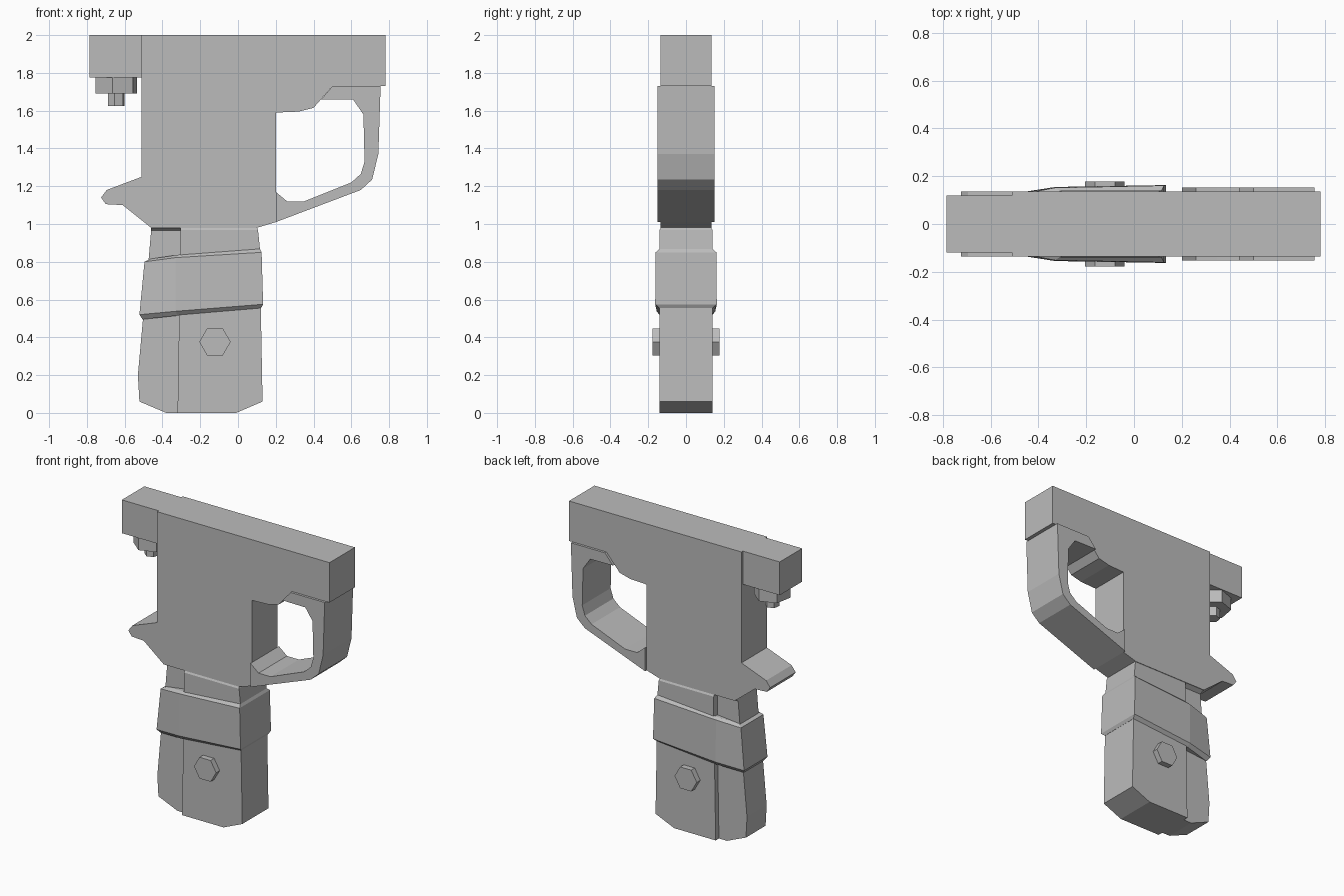
import bpy, bmesh, math
from mathutils import Matrix

cube = bpy.data.objects.get("Cube")
if cube:
    bpy.data.objects.remove(cube, do_unlink=True)

grey = bpy.data.materials.new("plain grey")
grey.use_nodes = True
grey.diffuse_color = (0.5, 0.5, 0.5, 1)
grey.node_tree.nodes["Principled BSDF"].inputs["Base Color"].default_value = (0.5, 0.5, 0.5, 1)


def finish(name, bm):
    bmesh.ops.recalc_face_normals(bm, faces=bm.faces[:])
    mesh = bpy.data.meshes.new(name)
    bm.to_mesh(mesh)
    bm.free()
    mesh.materials.append(grey)
    obj = bpy.data.objects.new(name, mesh)
    bpy.context.collection.objects.link(obj)
    return obj


def plate(name, outline, half):
    """Extrude a side outline (x, z) to y = -half..half."""
    bm = bmesh.new()
    face = bm.faces.new([bm.verts.new((x, -half, z)) for x, z in outline])
    ext = bmesh.ops.extrude_face_region(bm, geom=[face])
    for v in ext["geom"]:
        if isinstance(v, bmesh.types.BMVert):
            v.co.y = half
    return finish(name, bm)


def loft(name, rings):
    """Join rings of (x, z, half width) points, mirrored across y."""
    bm = bmesh.new()
    loops = []
    for ring in rings:
        pts = [(x, -h, z) for x, z, h in ring] + [(x, h, z) for x, z, h in reversed(ring)]
        loops.append([bm.verts.new(p) for p in pts])
    for a, b in zip(loops, loops[1:]):
        for i in range(len(a)):
            j = (i + 1) % len(a)
            bm.faces.new((a[i], a[j], b[j], b[i]))
    bm.faces.new(loops[0])
    bm.faces.new(loops[-1])
    return finish(name, bm)


def hexagon(name, radius, depth, centre, turn, axis="Z"):
    bm = bmesh.new()
    tilt = Matrix.Rotation(math.pi / 2, 4, "X") if axis == "Y" else Matrix()
    spin = Matrix.Rotation(math.radians(turn), 4, "Z")
    bmesh.ops.create_cone(bm, cap_ends=True, segments=6, radius1=radius, radius2=radius,
                          depth=depth, matrix=Matrix.Translation(centre) @ tilt @ spin)
    return finish(name, bm)


# Receiver with rear spur
plate("body", [(-0.51, 2), (0.78, 2), (0.78, 1.73), (0.5, 1.73), (0.4, 1.615),
               (0.32, 1.595), (0.2, 1.59), (0.2, 1.01), (0.1, 0.98), (-0.46, 0.98),
               (-0.61, 1.1), (-0.7, 1.105), (-0.725, 1.14), (-0.695, 1.18),
               (-0.51, 1.25)], 0.136)

# Open loop in front of the grip
plate("finger_guard", [(0.5, 1.73), (0.755, 1.73), (0.743, 1.37), (0.71, 1.235),
                       (0.65, 1.18), (0.2, 1.01), (0.2, 1.17), (0.26, 1.12),
                       (0.35, 1.12), (0.6, 1.22), (0.65, 1.265), (0.67, 1.33),
                       (0.664, 1.58), (0.61, 1.658), (0.44, 1.66)], 0.152)

# Narrower rear block and the nut beneath it
plate("rear_block", [(-0.785, 2), (-0.505, 2), (-0.505, 1.775), (-0.785, 1.775)], 0.12)
hexagon("rear_nut", 0.116, 0.095, (-0.645, 0, 1.7375), -10)
hexagon("rear_stud", 0.046, 0.1, (-0.645, 0, 1.675), -10)

# Neck, with its recessed rear half
loft("neck", [[(-0.305, 0.985, 0.13), (0.1, 0.985, 0.13)],
              [(-0.305, 0.968, 0.14), (0.106, 0.968, 0.14)],
              [(-0.305, 0.8, 0.14), (0.12, 0.83, 0.14)]])
loft("neck_rear", [[(-0.46, 0.985, 0.135), (-0.3, 0.985, 0.135)],
                   [(-0.46, 0.965, 0.1), (-0.3, 0.965, 0.1)],
                   [(-0.475, 0.79, 0.1), (-0.3, 0.79, 0.1)]])

# Bevelled band that tapers towards the rear
loft("collar", [[(-0.465, 0.815, 0.1), (-0.31, 0.838, 0.138), (0.115, 0.87, 0.138)],
                [(-0.495, 0.8, 0.12), (-0.33, 0.822, 0.152), (0.125, 0.85, 0.161)],
                [(-0.522, 0.52, 0.125), (-0.33, 0.538, 0.155), (0.133, 0.575, 0.163)],
                [(-0.505, 0.495, 0.105), (-0.32, 0.515, 0.138), (0.122, 0.555, 0.14)]])

# Lower grip, with its recessed rear half
plate("grip", [(-0.31, 0.6), (0.12, 0.6), (0.13, 0.06), (-0.01, 0), (-0.32, 0)], 0.14)
plate("grip_rear", [(-0.3, 0.56), (-0.5, 0.53), (-0.53, 0.2), (-0.522, 0.06),
                    (-0.38, 0), (-0.3, 0)], 0.105)

# Through bolt showing on both sides
hexagon("grip_bolt", 0.083, 0.356, (-0.122, 0, 0.376), 30, "Y")
